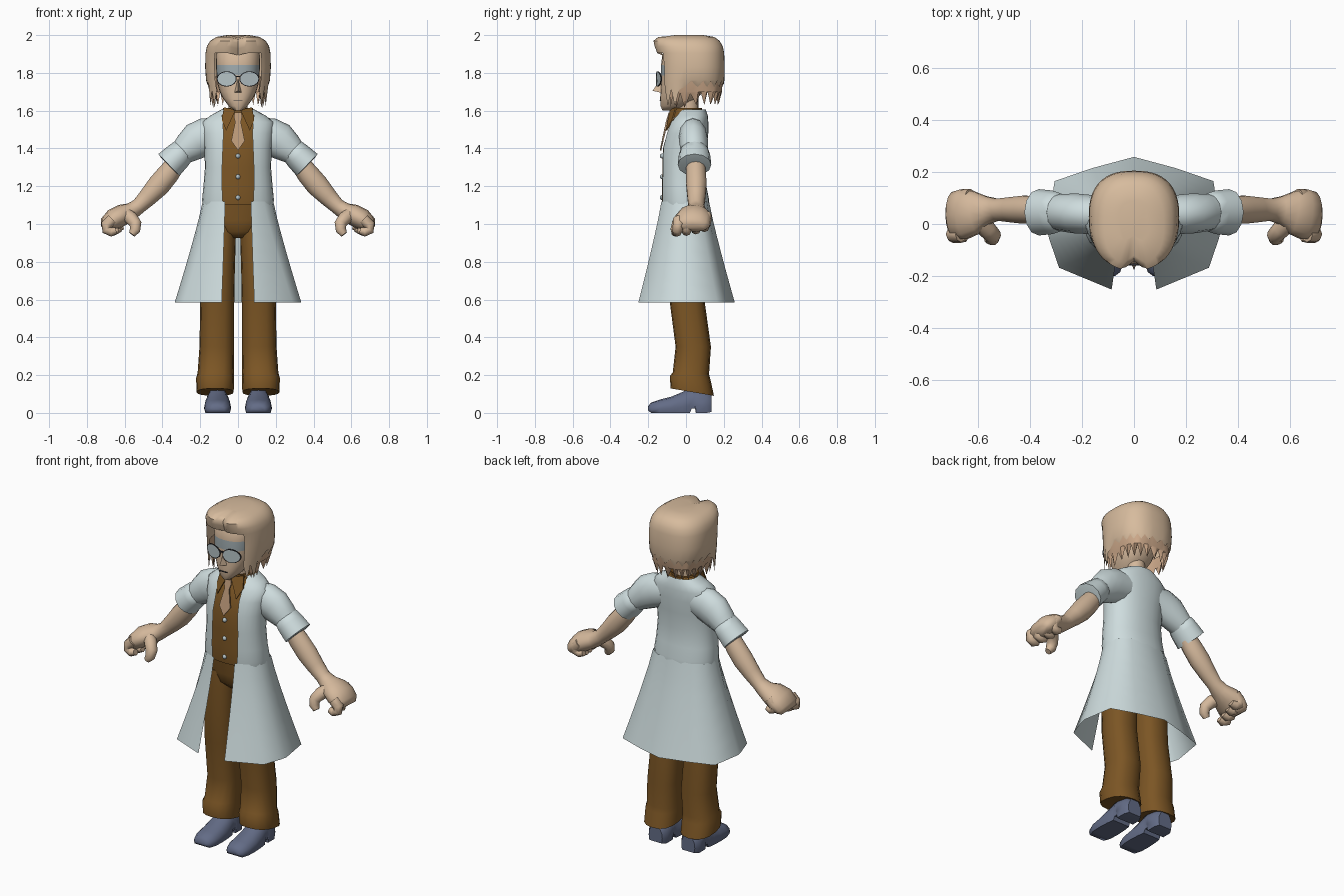
import bpy, bmesh, math
from mathutils import Vector


def material(name, rgb):
    m = bpy.data.materials.new(name)
    m.diffuse_color = (*rgb, 1)
    return m


SKIN = material("skin", (0.66, 0.48, 0.33))
HAIR = material("hair", (0.68, 0.50, 0.34))
UNDERHAIR = material("under_hair", (0.60, 0.39, 0.25))
COAT = material("coat_white", (0.62, 0.72, 0.73))
BROWN = material("brown_cloth", (0.20, 0.092, 0.018))
SHOE = material("shoe_blue", (0.125, 0.15, 0.24))
TIE = material("tie_tan", (0.50, 0.32, 0.19))
GLASS = material("lens_grey", (0.46, 0.54, 0.56))
BROW = material("brow_grey", (0.34, 0.40, 0.42))
DARK = material("frame_dark", (0.03, 0.03, 0.035))


def finish(name, bm, mats, mirror=False, angle=45):
    bmesh.ops.recalc_face_normals(bm, faces=bm.faces)
    me = bpy.data.meshes.new(name)
    bm.to_mesh(me)
    bm.free()
    ob = bpy.data.objects.new(name, me)
    bpy.context.collection.objects.link(ob)
    for m in mats:
        me.materials.append(m)
    bpy.ops.object.select_all(action='DESELECT')
    ob.select_set(True)
    bpy.context.view_layer.objects.active = ob
    bpy.ops.object.shade_smooth_by_angle(angle=math.radians(angle))
    if mirror:
        ob.modifiers.new("mirror", 'MIRROR')
    return ob


def skin_rings(rings, closed=True, caps=(True, True)):
    """Bridge a list of equally long point rings."""
    bm = bmesh.new()
    vs = [[bm.verts.new(p) for p in r] for r in rings]
    n = len(rings[0])
    for a, b in zip(vs, vs[1:]):
        for i in range(n if closed else n - 1):
            j = (i + 1) % n
            bm.faces.new((a[i], a[j], b[j], b[i]))
    if closed:
        for use, r in zip(caps, (vs[0], vs[-1])):
            if use:
                bm.faces.new(r)
    return bm


def oval(z, rx, y0, y1, cx=0, n=20, p=2.0, gap=0.0, slope=0.0):
    """Horizontal oval; angle 0 is the front, gap is the half width left open."""
    cy, ry = (y0 + y1) / 2, (y1 - y0) / 2
    a0 = math.asin(min(1, gap / rx))
    pts = []
    for i in range(n):
        a = a0 + (2 * math.pi - 2 * a0) * i / (n - 1 if gap else n)
        s, c = math.sin(a), -math.cos(a)
        x = rx * math.copysign(abs(s) ** (2 / p), s)
        y = cy + ry * math.copysign(abs(c) ** (2 / p), c)
        pts.append((cx + x, y, z + slope * (y - cy)))
    return pts


def tube(path, n=12):
    """path: (x, y, z, radius in the bend plane, radius along y)."""
    P = [Vector(q[:3]) for q in path]
    rings = []
    for i, q in enumerate(path):
        t = (P[min(i + 1, len(P) - 1)] - P[max(i - 1, 0)]).normalized()
        side = (Vector((0, 1, 0)) - t * t.y).normalized()
        nrm = t.cross(side)
        rings.append([P[i] + nrm * q[3] * math.cos(a) + side * q[4] * math.sin(a)
                      for a in (2 * math.pi * k / n for k in range(n))])
    return rings


def plate(name, pts, mat, mirror=False, thick=0.008):
    bm = bmesh.new()
    f = bm.faces.new([bm.verts.new(p) for p in pts])
    r = bmesh.ops.extrude_face_region(bm, geom=[f])
    bmesh.ops.translate(bm, verts=[v for v in r["geom"] if isinstance(v, bmesh.types.BMVert)], vec=(0, thick, 0))
    return finish(name, bm, [mat], mirror, 30)


# Shoes: cross-sections along y, with a raised arch before the heel
shoe = []
for y, w, z0, z1 in [(-.20, .035, .012, .035), (-.185, .055, 0, .055), (-.14, .070, 0, .070), (-.08, .072, 0, .085),
                     (-.02, .068, 0, .11), (.02, .062, 0, .13), (.03, .060, .022, .13), (.048, .060, .022, .13),
                     (.052, .062, 0, .13), (.11, .062, 0, .12), (.135, .045, .005, .10)]:
    h = z1 - z0
    prof = [(-.9, 0), (.9, 0), (1, .3), (.93, .6), (.6, .92), (0, 1), (-.6, .92), (-.93, .6), (-1, .3)]
    shoe.append([(.108 + w * u, y, z0 + h * v) for u, v in prof])
finish("shoe", skin_rings(shoe), [SHOE], True, 50)

# Trouser legs with turned cuffs, and the hips joining them
legs = [(1.02, .095, .085, -.09, .09, 0), (.92, .098, .086, -.095, .095, 0), (.75, .107, .09, -.09, .095, 0),
        (.58, .110, .09, -.085, .10, 0), (.35, .112, .092, -.055, .132, 0), (.21, .118, .096, -.07, .122, -.05),
        (.185, .121, .101, -.085, .13, -.1), (.11, .121, .098, -.082, .148, -.17), (.115, .115, .07, -.05, .11, -.17)]
finish("trouser_leg", skin_rings([oval(z, rx, a, b, cx, 16, 2.4, 0, s) for z, cx, rx, a, b, s in legs]), [BROWN], True)
hips = [(.925, .05, -.06, .06), (.96, .14, -.095, .095), (1.02, .175, -.105, .10), (1.13, .172, -.12, .105)]
finish("hips", skin_rings([oval(z, rx, a, b) for z, rx, a, b in hips]), [BROWN])

# Coat torso, open in front, over a closed waistcoat
body = [(1.10, .188, -.132, .122, .072), (1.13, .19, -.135, .122, .075), (1.2, .183, -.135, .108, .078),
        (1.3, .175, -.133, .102, .078), (1.4, .178, -.13, .11, .074), (1.48, .188, -.108, .118, .070),
        (1.54, .19, -.085, .118, .074), (1.575, .145, -.06, .115, .08), (1.605, .09, -.045, .105, .07)]
finish("coat_torso", skin_rings([oval(z, rx, a, b, 0, 25, 2.2, g) for z, rx, a, b, g in body], False), [COAT], False, 60)
finish("waistcoat", skin_rings([oval(z, rx - .013, a + .008, b - .012, 0, 24, 2.2) for z, rx, a, b, g in body]), [BROWN])

# Flared coat skirt: half outline mirrored, waist to hem
waist = [(.068, -.13), (.135, -.105), (.178, -.05), (.187, 0), (.170, .07), (.11, .11), (0, .122)]
hem = [(.086, -.252), (.288, -.168), (.325, -.06), (.335, -.02), (.305, .165), (.16, .215), (0, .258)]
skirt = []
for k in range(7):
    t = k / 6
    f = t ** 1.12
    skirt.append([(a[0] + (b[0] - a[0]) * f, a[1] + (b[1] - a[1]) * f, 1.12 - .535 * t) for a, b in zip(waist, hem)])
finish("coat_skirt", skin_rings(skirt, False), [COAT], True, 60)

# Sleeves with rolled cuffs
finish("sleeve", skin_rings(tube([
    (.10, .035, 1.475, .09, .07), (.17, .037, 1.462, .10, .075), (.22, .04, 1.44, .098, .077),
    (.27, .043, 1.40, .080, .073), (.30, .045, 1.375, .066, .07)])), [COAT], True, 60)
finish("sleeve_cuff", skin_rings(tube([
    (.280, .045, 1.395, .050, .06), (.290, .045, 1.387, .068, .076), (.315, .045, 1.362, .074, .084),
    (.366, .045, 1.313, .080, .089), (.355, .045, 1.324, .055, .06)][:4] + [(.368, .045, 1.311, .055, .06)])),
    [COAT], True, 40)

# Forearms running into the palms
finish("arm", skin_rings(tube([
    (.32, .05, 1.33, .05, .05), (.37, .053, 1.265, .058, .054), (.42, .055, 1.205, .060, .055),
    (.475, .055, 1.145, .050, .049), (.525, .055, 1.095, .041, .043), (.565, .053, 1.067, .046, .055),
    (.61, .045, 1.05, .056, .085), (.655, .037, 1.025, .058, .098), (.69, .033, .995, .048, .092),
    (.705, .032, .975, .025, .07)], 14)), [SKIN], True, 60)

# Curled fingers and thumb
for i, (y, dz) in enumerate([(-.04, 0), (.01, .004), (.06, .012), (.105, .024)]):
    x = -.012 * i
    finish("finger", skin_rings(tube([
        (.665 + x, y, 1.025 + dz, .030, .030), (.695 + x, y, .995 + dz, .032, .030), (.694 + x, y - .005, .968 + dz, .027, .028),
        (.670 + x, y - .008, .957 + dz, .024, .026), (.645 + x, y - .008, .965 + dz, .018, .020)], 8)), [SKIN], True, 60)
finish("thumb", skin_rings(tube([
    (.60, .015, 1.055, .035, .035), (.565, -.02, 1.03, .036, .036), (.542, -.045, 1.0, .032, .032),
    (.545, -.055, .968, .028, .028), (.562, -.058, .945, .018, .018)], 10)), [SKIN], True, 60)

# Neck, shirt collar and tie
finish("neck", skin_rings([oval(z, .05, -.035, .065) for z in (1.55, 1.7)]), [SKIN])
finish("collar_band", skin_rings([oval(1.565, .098, -.07, .085), oval(1.615, .078, -.06, .085),
                                  oval(1.60, .06, -.045, .07)]), [BROWN])
plate("collar_flap", [(.012, -.085, 1.605), (.075, -.055, 1.618), (.086, -.075, 1.55), (.062, -.108, 1.495)], BROWN, True)
plate("tie", [(-.018, -.092, 1.59), (.018, -.092, 1.59), (.022, -.10, 1.565), (.015, -.107, 1.54), (.036, -.127, 1.44),
              (0, -.139, 1.39), (-.036, -.127, 1.44), (-.015, -.107, 1.54), (-.022, -.10, 1.565)], TIE)

# Waistcoat buttons
bm = bmesh.new()
for z in (1.14, 1.25, 1.36):
    r = bmesh.ops.create_uvsphere(bm, u_segments=10, v_segments=6, radius=.013)
    bmesh.ops.translate(bm, verts=r["verts"], vec=(0, -.126, z))
finish("buttons", bm, [GLASS])

# Head, with a brow band coloured by height and direction
head = [(1.602, .022, -.125, -.07), (1.625, .05, -.135, 0), (1.665, .08, -.137, .06), (1.70, .097, -.135, .09),
        (1.74, .108, -.133, .11), (1.785, .114, -.132, .125), (1.842, .117, -.132, .13), (1.90, .115, -.125, .13),
        (1.95, .085, -.09, .1)]
bm = skin_rings([oval(z, rx, a, b, 0, 24, 2.4) for z, rx, a, b in head])
for f in bm.faces:
    c = f.calc_center_median()
    if 1.785 < c.z < 1.842 and c.y < -.04:
        f.material_index = 1
finish("head", bm, [SKIN, BROW], False, 60)

# Nose and mouth
bm = bmesh.new()
v = [bm.verts.new(p) for p in [(0, -.13, 1.775), (-.02, -.13, 1.695), (.02, -.13, 1.695), (0, -.177, 1.705)]]
for t in ((0, 1, 3), (0, 3, 2), (1, 2, 3)):
    bm.faces.new([v[k] for k in t])
finish("nose", bm, [SKIN], False, 80)
plate("mouth", [(-.025, -.141, 1.657), (.025, -.141, 1.657), (.025, -.141, 1.653), (-.025, -.141, 1.653)], DARK)


# Glasses: oval lenses, rims, bridge
def lens_outline(k, y):
    return [(.060 + .050 * k * math.cos(a), y + .25 * (.05 * k * math.cos(a) + .05) ** 2 * 10, 1.768 + .038 * k * math.sin(a))
            for a in (2 * math.pi * i / 20 for i in range(20))]


plate("lens", lens_outline(1, -.157), GLASS, True, .004)
finish("lens_rim", skin_rings([lens_outline(.96, -.159), lens_outline(1.06, -.159), lens_outline(1.06, -.153)],
                              True, (False, False)), [DARK], True)
plate("bridge", [(-.013, -.160, 1.784), (.013, -.160, 1.784), (.013, -.160, 1.777), (-.013, -.160, 1.777)], DARK)


# Hair shells: closed rings, face opening removed, zigzag bottom edge
def hair_shell(name, rows, mat, tips, top):
    n = 44
    rings = [oval(z, rx, a, b, 0, n, 2.5) for z, rx, a, b in rows]
    rings[0] = [(x, y, tips(x, y)[i % 2]) for i, (x, y, z) in enumerate(rings[0])]
    bm = skin_rings(rings, True, (False, top))
    for v in bm.verts:
        # centre parting at the front
        if v.co.z > 1.88 and v.co.y < 0 and abs(v.co.x) < .045:
            k = 1 - abs(v.co.x) / .045
            v.co.y += .035 * k
            v.co.z -= .012 * k
    cut = [f for f in bm.faces if f.calc_center_median().z < 1.90 and f.calc_center_median().y < 0
           and abs(f.calc_center_median().x) < .115]
    bmesh.ops.delete(bm, geom=cut, context='FACES')
    finish(name, bm, [mat], False, 50)


hair_shell("hair_cap", [(1.7, .158, -.145, .198), (1.76, .169, -.15, .203), (1.83, .174, -.15, .205), (1.905, .172, -.158, .202),
                        (1.94, .165, -.172, .195), (1.97, .147, -.178, .178), (1.99, .115, -.155, .15), (2.0, .06, -.08, .09)],
           HAIR, lambda x, y: (1.625, 1.71) if y < -.03 else (1.725, 1.755), True)
hair_shell("hair_under_layer", [(1.65, .132, -.125, .172), (1.70, .152, -.13, .190), (1.78, .163, -.135, .196)],
           UNDERHAIR, lambda x, y: (1.615, 1.69) if y < 0.05 else (1.63, 1.70), False)
